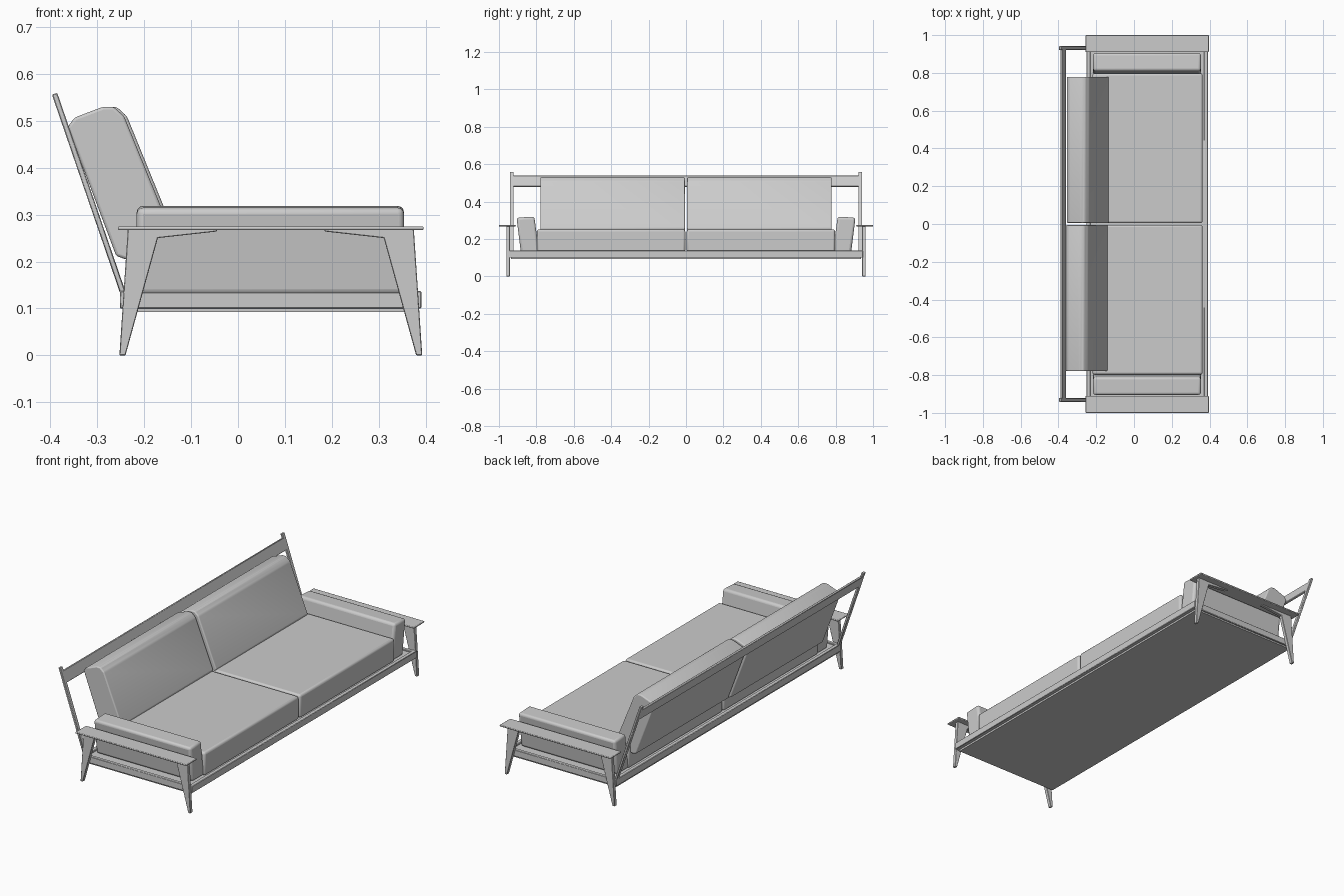
import bpy, bmesh
from mathutils import Vector

if "Cube" in bpy.data.objects:
    bpy.data.objects.remove(bpy.data.objects["Cube"])


def prism(name, pts, axis, lo, hi, bevel=0.0, segs=2):
    """Extrude a 2D profile: axis 'y' takes (x, z) points, axis 'x' takes (y, z) points."""
    def at(p, t):
        return (p[0], t, p[1]) if axis == 'y' else (t, p[0], p[1])
    bm = bmesh.new()
    a = [bm.verts.new(at(p, lo)) for p in pts]
    b = [bm.verts.new(at(p, hi)) for p in pts]
    bm.faces.new(a)
    bm.faces.new(b[::-1])
    n = len(pts)
    for i in range(n):
        bm.faces.new((a[i], b[i], b[(i + 1) % n], a[(i + 1) % n]))
    bmesh.ops.recalc_face_normals(bm, faces=bm.faces)
    me = bpy.data.meshes.new(name)
    bm.to_mesh(me)
    bm.free()
    ob = bpy.data.objects.new(name, me)
    bpy.context.collection.objects.link(ob)
    if bevel:
        m = ob.modifiers.new("soft_edges", 'BEVEL')
        m.width, m.segments, m.limit_method = bevel, segs, 'ANGLE'
        m.angle_limit = 0.35
        bpy.ops.object.select_all(action='DESELECT')
        ob.select_set(True)
        bpy.context.view_layer.objects.active = ob
        bpy.ops.object.shade_smooth_by_angle(angle=0.7)
    return ob


def box(name, x, y, z, bevel=0.0, segs=2):
    return prism(name, [(x[0], z[0]), (x[1], z[0]), (x[1], z[1]), (x[0], z[1])],
                 'y', y[0], y[1], bevel, segs)


def span(s, lo, hi):
    return sorted((s * lo, s * hi))


# Base: deck panel with a rail on each side
box("deck", (-0.245, 0.37), (-0.935, 0.935), (0.092, 0.128))
box("front_rail", (0.37, 0.391), (-0.945, 0.945), (0.1, 0.137), 0.002, 1)
box("rear_rail", (-0.252, -0.231), (-0.945, 0.945), (0.1, 0.137), 0.002, 1)

# Leg profile (rear leg); the front leg mirrors it about the side frame's middle
LEG = [(-0.253, 0), (-0.24, 0), (-0.171, 0.25), (-0.045, 0.264),
       (-0.045, 0.27), (-0.235, 0.27)]
MID = 0.07

# Backrest line and its thickness direction
foot, tip = Vector((-0.249, 0.125)), Vector((-0.397, 0.556))
up = (tip - foot).normalized()
out = Vector((up.y, -up.x)) * 0.012


def slanted(h0, h1):
    a, b = foot + up * h0, foot + up * h1
    return [tuple(p) for p in (a, a + out, b + out, b)]


for s, side in ((-1, "left"), (1, "right")):
    # Side frame
    box(f"{side}_end_rail", (-0.252, 0.391), span(s, 0.925, 0.944), (0.1, 0.135), 0.002, 1)
    ys = span(s, 0.942, 0.961)
    prism(f"{side}_rear_leg", LEG, 'y', *ys, 0.0015, 1)
    prism(f"{side}_front_leg", [(2 * MID - x, z) for x, z in LEG], 'y', *ys, 0.0015, 1)
    box(f"{side}_armrest", (-0.256, 0.396), span(s, 0.91, 1.0), (0.267, 0.275), 0.003, 2)
    prism(f"{side}_back_post", slanted(0, (tip - foot).length), 'y',
          *span(s, 0.921, 0.942), 0.002, 1)

    # Cushions
    arm = [(s * y, z) for y, z in
           ((0.785, 0.128), (0.883, 0.128), (0.906, 0.314), (0.811, 0.319))]
    prism(f"{side}_arm_cushion", arm, 'x', -0.216, 0.354, 0.013, 3)
    box(f"{side}_seat_cushion", (-0.22, 0.363), span(s, 0.004, 0.797),
        (0.128, 0.251), 0.012, 3)
    dx = 0.003 * s
    back = [(-0.36, 0.487), (-0.346, 0.507), (-0.285, 0.53), (-0.262, 0.53), (-0.24, 0.51),
            (-0.136, 0.255), (-0.15, 0.236), (-0.235, 0.204), (-0.257, 0.212)]
    prism(f"{side}_back_cushion", [(x + dx, z) for x, z in back], 'y',
          *span(s, 0.006, 0.779), 0.006, 3)

# Top rail of the backrest
prism("back_top_rail", slanted(0.372, 0.434), 'y', -0.93, 0.93, 0.002, 1)
